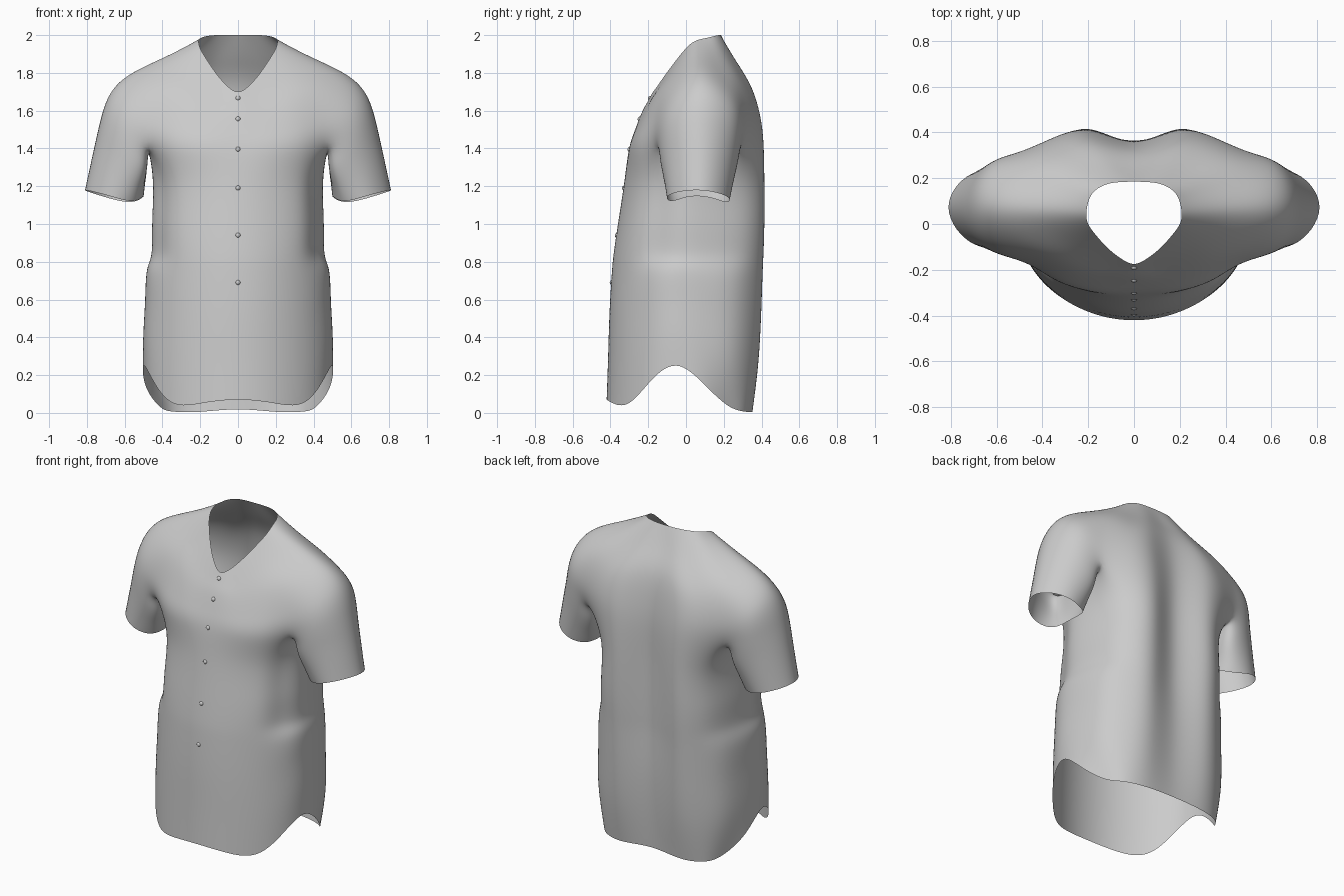
import bpy, bmesh
from mathutils import Vector

if "Cube" in bpy.data.objects:
    bpy.data.objects.remove(bpy.data.objects["Cube"])

# Half-shirt rings from neckline to chest, each running front centre -> shoulder -> back centre
neck = [(0, -.175, 1.70), (.05, -.155, 1.725), (.11, -.11, 1.79), (.165, -.05, 1.87),
        (.20, 0, 1.93), (.208, .05, 1.97), (.195, .11, 1.985), (.165, .15, 1.995),
        (.115, .175, 2.0), (.06, .183, 2.0), (0, .185, 2.0)]
shoulder = [(0, -.235, 1.59), (.13, -.225, 1.59), (.26, -.19, 1.64), (.38, -.135, 1.70),
            (.51, -.05, 1.745), (.58, .07, 1.79), (.53, .20, 1.76), (.42, .285, 1.74),
            (.30, .335, 1.71), (.17, .345, 1.73), (0, .315, 1.75)]
upper_arm = [(0, -.272, 1.49), (.15, -.268, 1.49), (.31, -.23, 1.52), (.46, -.16, 1.56),
             (.61, -.09, 1.61), (.685, .07, 1.68), (.63, .245, 1.63), (.50, .31, 1.57),
             (.36, .365, 1.56), (.20, .395, 1.57), (0, .345, 1.58)]
yoke = [(0, -.302, 1.39), (.17, -.297, 1.39), (.34, -.25, 1.40), (.472, -.155, 1.41),
        (.645, -.10, 1.48), (.735, .07, 1.53), (.655, .25, 1.48), (.485, .295, 1.41),
        (.37, .365, 1.42), (.2, .415, 1.42), (0, .355, 1.42)]
gusset = [(.472, -.01, 1.375), (.472, .17, 1.375)]

# Torso: unit cross-section, hem height per column, and rows of z, half-width, front, back, groove
section = [(0, -1), (.36, -.93), (.70, -.71), (.92, -.40), (1, -.08),
           (.98, .30), (.89, .64), (.69, .88), (.4, 1), (0, 1)]
hem_z = [.07, .055, .05, .19, .25, .14, .035, .008, .005, .02]
torso_rows = [(1.22, .47, .327, .418, .065), (1.0, .475, .36, .418, .065),
              (.84, .477, .383, .413, .06), (.72, .482, .393, .408, .055),
              (.5, .49, .405, .40, .04), (.25, .50, .412, .385, .03), (0, .50, .42, .353, .01)]

# Sleeve opening, in the order of the armhole loop
cuff = [(.565, -.075, 1.12), (.70, -.09, 1.155), (.815, .07, 1.18), (.71, .22, 1.145),
        (.575, .21, 1.115), (.507, .13, 1.14), (.507, .01, 1.145)]

# Sideways tuck of the cloth under the arm, per column
tuck = {3: .035, 4: .022, 5: .022, 6: .02}


def torso_ring(z, w, f, b, groove):
    ring = []
    for i, (u, v) in enumerate(section):
        x, y = u * w, v * (f if v < 0 else b)
        if i == 9:
            y -= groove
        if .8 < z < 1.3:
            x -= tuck.get(i, 0)
        if z == 0 and i == 6:            # rounded corner of the tail
            x -= .03
        h = hem_z[i]
        ring.append((x, y, h + z * (.84 - h) / .84 if z < .84 else z))
    return ring


bm = bmesh.new()


def add(points):
    return [bm.verts.new(p) for p in points]


def bridge(a, b, closed=False):
    n = len(a)
    for i in range(n if closed else n - 1):
        j = (i + 1) % n
        bm.faces.new((a[i], a[j], b[j], b[i]))


# Yoke from neck to chest
collar_mid = [Vector(p).lerp(Vector(q), .5) for p, q in zip(neck, shoulder)]
rings = [add(r) for r in (neck, collar_mid, shoulder, upper_arm, yoke)]
for a, b in zip(rings, rings[1:]):
    bridge(a, b)
top, under = rings[-1], add(gusset)

# Torso below the arms
ring = top[:4] + under + top[7:]
for row in torso_rows:
    nxt = add(torso_ring(*row))
    bridge(ring, nxt)
    ring = nxt

# Sleeve
arm = top[3:8] + under[::-1]
start = [v.co.copy() for v in arm]
for t in (.33, .67, .9, 1):
    nxt = add([s.lerp(Vector(c), t) for s, c in zip(start, cuff)])
    bridge(arm, nxt, True)
    arm = nxt

bmesh.ops.recalc_face_normals(bm, faces=bm.faces)
bm.normal_update()
if sum(f.normal.x * f.calc_center_median().x for f in bm.faces) < 0:
    bmesh.ops.reverse_faces(bm, faces=bm.faces)
mesh = bpy.data.meshes.new("shirt")
bm.to_mesh(mesh)
bm.free()
shirt = bpy.data.objects.new("shirt", mesh)
bpy.context.collection.objects.link(shirt)
mirror = shirt.modifiers.new("mirror", 'MIRROR')
mirror.merge_threshold = .002
smooth = shirt.modifiers.new("smooth", 'SUBSURF')
smooth.levels = smooth.render_levels = 3
for p in mesh.polygons:
    p.use_smooth = True

# Push the cage out so the smooth surface passes through the measured points
target = [v.co.copy() for v in mesh.vertices]
for _ in range(3):
    bpy.context.view_layer.update()
    ev = shirt.evaluated_get(bpy.context.evaluated_depsgraph_get())
    now = [ev.data.vertices[i].co.copy() for i in range(len(target))]
    for v, t, c in zip(mesh.vertices, target, now):
        d = t - c
        if d.length < .1:
            v.co += d * .75
        if t.x == 0:
            v.co.x = 0
    mesh.update()
    shirt.update_tag()

# Buttons sit on the front surface
bpy.context.view_layer.update()
ev = shirt.evaluated_get(bpy.context.evaluated_depsgraph_get())
spots = []
for z in (1.665, 1.555, 1.395, 1.19, .94, .69):
    hit, loc, _, _ = ev.ray_cast(Vector((.001, -2, z)), Vector((0, 1, 0)))
    spots.append((0, loc.y + .006 if hit else -.3, z))
for p in spots:
    bpy.ops.mesh.primitive_uv_sphere_add(segments=12, ring_count=8, radius=.014, location=p)
    bpy.context.object.name = "button"
    bpy.ops.object.shade_smooth()
